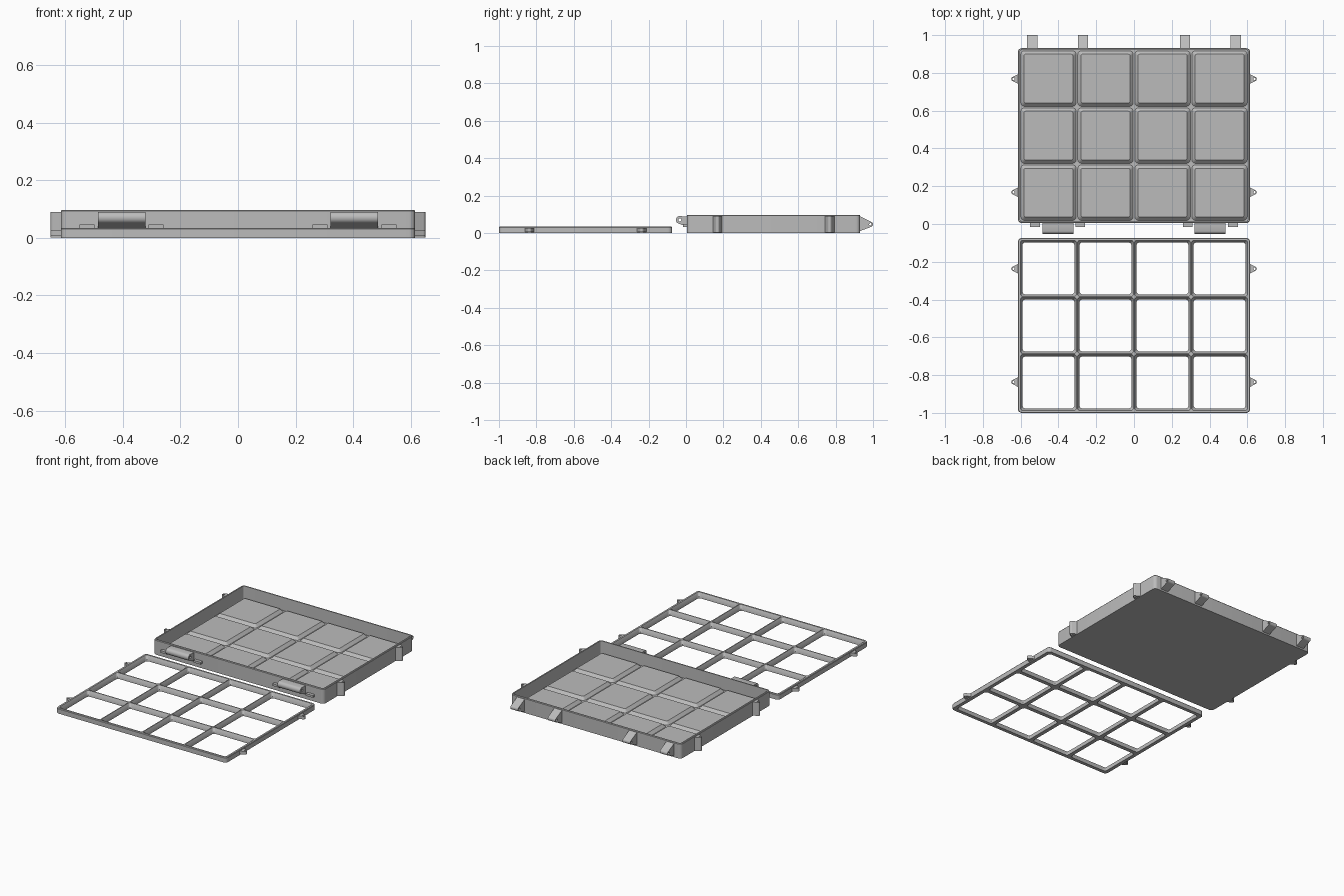
import bpy
import bmesh
from math import cos, sin, pi, radians
from mathutils import Matrix, Vector

if "Cube" in bpy.data.objects:
    bpy.data.objects.remove(bpy.data.objects["Cube"])

GREY = bpy.data.materials.new("plain grey plastic")
GREY.use_nodes = True
GREY.diffuse_color = (0.5, 0.5, 0.5, 1)
GREY.node_tree.nodes["Principled BSDF"].inputs["Base Color"].default_value = (0.5, 0.5, 0.5, 1)

PITCH = 0.302
COLS, ROWS = 4, 3
FIELD_X, FIELD_Y = PITCH * COLS / 2, PITCH * ROWS / 2
OUT_X, OUT_Y = 0.615, 0.463
TRAY_Y, FRAME_Y = 0.468, -0.537


def finish(name, bm):
    bmesh.ops.remove_doubles(bm, verts=bm.verts, dist=0.0002)
    bmesh.ops.dissolve_degenerate(bm, edges=bm.edges, dist=0.0001)
    bmesh.ops.recalc_face_normals(bm, faces=bm.faces)
    mesh = bpy.data.meshes.new(name)
    bm.to_mesh(mesh)
    bm.free()
    mesh.materials.clear()
    mesh.materials.append(GREY)
    ob = bpy.data.objects.new(name, mesh)
    bpy.context.collection.objects.link(ob)
    bpy.ops.object.select_all(action="DESELECT")
    ob.select_set(True)
    bpy.context.view_layer.objects.active = ob
    bpy.ops.object.shade_smooth_by_angle(angle=radians(30))
    return ob


def loft(bm, cx, cy, loops, cap_start=False, cap_end=False):
    """Bridge rounded rectangles given as (half x, half y, radius, z)."""
    rings = []
    for hx, hy, r, z in loops:
        ring = []
        for k, (sx, sy) in enumerate([(1, 1), (-1, 1), (-1, -1), (1, -1)]):
            for i in range(6):
                a = (k + i / 5) * pi / 2
                ring.append(bm.verts.new((cx + sx * (hx - r) + r * cos(a),
                                          cy + sy * (hy - r) + r * sin(a), z)))
        rings.append(ring)
    for a, b in zip(rings, rings[1:]):
        for i in range(len(a)):
            j = (i + 1) % len(a)
            bm.faces.new((a[i], a[j], b[j], b[i]))
    if cap_start:
        bm.faces.new(rings[0])
    if cap_end:
        bm.faces.new(rings[-1])


def cells(bm, cy, profile, cap):
    """Repeat one cell over the grid; profile is (inset, radius, z)."""
    loops = [(PITCH / 2 - d, PITCH / 2 - d, r, z) for d, r, z in profile]
    for i in range(COLS):
        for j in range(ROWS):
            loft(bm, (i + 0.5) * PITCH - FIELD_X, cy + (j + 0.5) * PITCH - FIELD_Y,
                 loops, cap_end=cap)


def eyelet(name, origin, u, v, width, base, centre, r, hole):
    """Tapered lug with a round pierced end, extruded across its width."""
    curve = bpy.data.curves.new(name, "CURVE")
    curve.dimensions, curve.fill_mode, curve.extrude = "2D", "BOTH", width / 2
    cu, cv = centre
    outline = [(0, -base)]
    outline += [(cu + r * cos(a), cv + r * sin(a))
                for a in [radians(-75 + 15 * i) for i in range(11)]]
    outline += [(0, base)]
    ring = [(cu + hole * cos(i * pi / 8), cv + hole * sin(i * pi / 8)) for i in range(16)]
    for pts in (outline, ring):
        sp = curve.splines.new("POLY")
        sp.points.add(len(pts) - 1)
        for p, (x, y) in zip(sp.points, pts):
            p.co = (x, y, 0, 1)
        sp.use_cyclic_u = True
    helper = bpy.data.objects.new(name + " outline", curve)
    bpy.context.collection.objects.link(helper)
    bpy.context.view_layer.update()
    mesh = bpy.data.meshes.new_from_object(
        helper.evaluated_get(bpy.context.evaluated_depsgraph_get()))
    bm = bmesh.new()
    bm.from_mesh(mesh)
    bpy.data.objects.remove(helper)
    bpy.data.meshes.remove(mesh)
    u, v = Vector(u), Vector(v)
    m = Matrix((u, v, u.cross(v))).transposed().to_4x4()
    bm.transform(Matrix.Translation(origin) @ m)
    finish(name, bm)


def box(name, centre, size):
    bm = bmesh.new()
    bmesh.ops.create_cube(bm, size=1, matrix=Matrix.Translation(centre) @ Matrix.Diagonal((*size, 1)))
    finish(name, bm)


# Tray shell
bm = bmesh.new()
loft(bm, 0, TRAY_Y, [(OUT_X, OUT_Y, 0.022, 0), (OUT_X, OUT_Y, 0.022, 0.093),
                     (OUT_X - 0.003, OUT_Y - 0.003, 0.019, 0.097),
                     (FIELD_X, FIELD_Y, 0.011, 0.097), (FIELD_X, FIELD_Y, 0.011, 0.012)],
     cap_start=True)
finish("tray_shell", bm)

# Tray floor: raised pads separated by grooves
bm = bmesh.new()
cells(bm, TRAY_Y, [(0, 0, 0.012), (0.004, 0.02, 0.012), (0.022, 0.008, 0.03)], True)
finish("tray_pads", bm)

# Open lattice frame: rim, then ridged bars
bm = bmesh.new()
loft(bm, 0, FRAME_Y, [(FIELD_X, FIELD_Y, 0, 0), (OUT_X, OUT_Y, 0.022, 0),
                      (OUT_X, OUT_Y, 0.022, 0.03), (OUT_X - 0.003, OUT_Y - 0.003, 0.019, 0.034),
                      (FIELD_X, FIELD_Y, 0, 0.034)])
cells(bm, FRAME_Y, [(0, 0, 0.034), (0.003, 0.012, 0.034), (0.013, 0.018, 0.012),
                    (0.013, 0.018, 0), (0, 0, 0)], False)
finish("lattice_frame", bm)

for s, side in ((1, "left"), (-1, "right")):
    # Side lugs on tray and frame
    for dy in (-0.3, 0.3):
        end = "front" if dy < 0 else "back"
        eyelet(f"tray_lug_{side}_{end}", (s * (OUT_X - 0.002), TRAY_Y + dy, 0.046),
               (s, 0, 0), (0, 1, 0), 0.088, 0.026, (0.025, 0), 0.012, 0.006)
        eyelet(f"frame_lug_{side}_{end}", (s * (OUT_X - 0.002), FRAME_Y + dy, 0.016),
               (s, 0, 0), (0, 1, 0), 0.02, 0.026, (0.025, 0), 0.012, 0.006)
    # Rear hinge lugs
    for x, place in ((0.27, "inner"), (0.539, "outer")):
        eyelet(f"hinge_lug_{side}_{place}", (s * x, TRAY_Y + OUT_Y - 0.001, 0.05),
               (0, 1, 0), (0, 0, 1), 0.055, 0.04, (0.056, -0.004), 0.014, 0.007)
    # Front latch barrel and its stop tabs
    eyelet(f"latch_{side}", (s * 0.403, TRAY_Y - OUT_Y + 0.001, 0.06),
           (0, -1, 0), (0, 0, 1), 0.164, 0.028, (0.039, 0.01), 0.021, 0.008)
    for x, place in ((0.285, "inner"), (0.524, "outer")):
        box(f"latch_tab_{side}_{place}", (s * x, -0.004, 0.04), (0.052, 0.022, 0.014))
